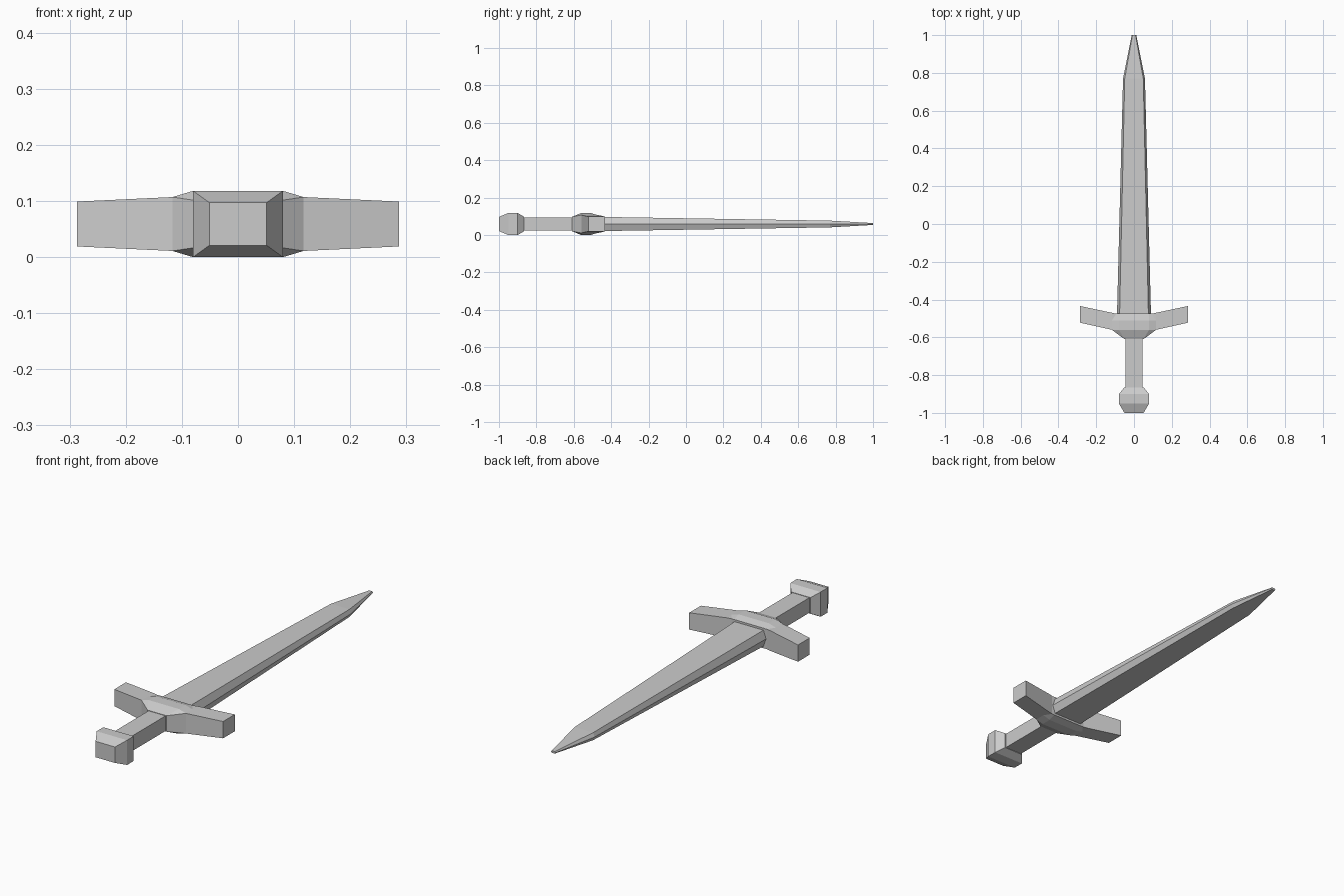
import bpy, bmesh

if "Cube" in bpy.data.objects:
    bpy.data.objects.remove(bpy.data.objects["Cube"])

CZ = 0.059  # height of the sword's central plane


def loft(name, rings):
    """Skin a list of equal-length rings of 3D points and cap both ends."""
    bm = bmesh.new()
    loops = [[bm.verts.new(p) for p in ring] for ring in rings]
    n = len(loops[0])
    for a, b in zip(loops, loops[1:]):
        for i in range(n):
            j = (i + 1) % n
            bm.faces.new((a[i], a[j], b[j], b[i]))
    bm.faces.new(loops[0])
    bm.faces.new(loops[-1])
    bmesh.ops.remove_doubles(bm, verts=bm.verts, dist=1e-4)
    bmesh.ops.recalc_face_normals(bm, faces=bm.faces)
    mesh = bpy.data.meshes.new(name)
    bm.to_mesh(mesh)
    bm.free()
    obj = bpy.data.objects.new(name, mesh)
    bpy.context.collection.objects.link(obj)
    return obj


def rect(y, w, h):
    return [(sx * w, y, CZ + sz * h)
            for sx, sz in ((1, 1), (-1, 1), (-1, -1), (1, -1))]


def octagon(y, w1, h1, w2, h2):
    """Wide point (w1, h1) beside the top point (w2, h2), in all quadrants."""
    q = [(w1, -h1), (w1, h1), (w2, h2), (-w2, h2)]
    return [(x, y, CZ + z) for x, z in q + [(-x, -z) for x, z in q]]


def blade_ring(y, edge, flat, h):
    pts = [(edge, 0), (flat, h), (-flat, h), (-edge, 0), (-flat, -h), (flat, -h)]
    return [(x, y, CZ + z) for x, z in pts]


# Blade: hexagonal section tapering to a narrow tip
loft("blade", [blade_ring(-0.52, 0.091, 0.077, 0.039),
               blade_ring(0.77, 0.058, 0.049, 0.018),
               blade_ring(1.0, 0.012, 0.008, 0.005)])

# Grip
loft("grip", [rect(-0.88, 0.045, 0.036), rect(-0.59, 0.045, 0.036)])

# Pommel: block chamfered at both ends
loft("pommel", [rect(-1.0, 0.051, 0.038), rect(-0.95, 0.08, 0.059),
                rect(-0.90, 0.08, 0.059), rect(-0.865, 0.051, 0.038)])

# Guard hub
loft("guard_hub", [octagon(-0.61, 0.05, 0.038, 0.05, 0.038),
                   octagon(-0.56, 0.117, 0.048, 0.08, 0.059),
                   octagon(-0.51, 0.117, 0.048, 0.08, 0.059),
                   octagon(-0.475, 0.095, 0.047, 0.08, 0.048)])


# Guard arms: swept toward the blade, mirrored across x
def arm_ring(x, y0, y1, h):
    return [(x, y0, CZ - h), (x, y1, CZ - h), (x, y1, CZ + h), (x, y0, CZ + h)]


arms = loft("guard_arms", [arm_ring(0.08, -0.565, -0.478, 0.047),
                           arm_ring(0.117, -0.56, -0.47, 0.048),
                           arm_ring(0.287, -0.522, -0.434, 0.04)])
arms.modifiers.new("mirror", "MIRROR")
